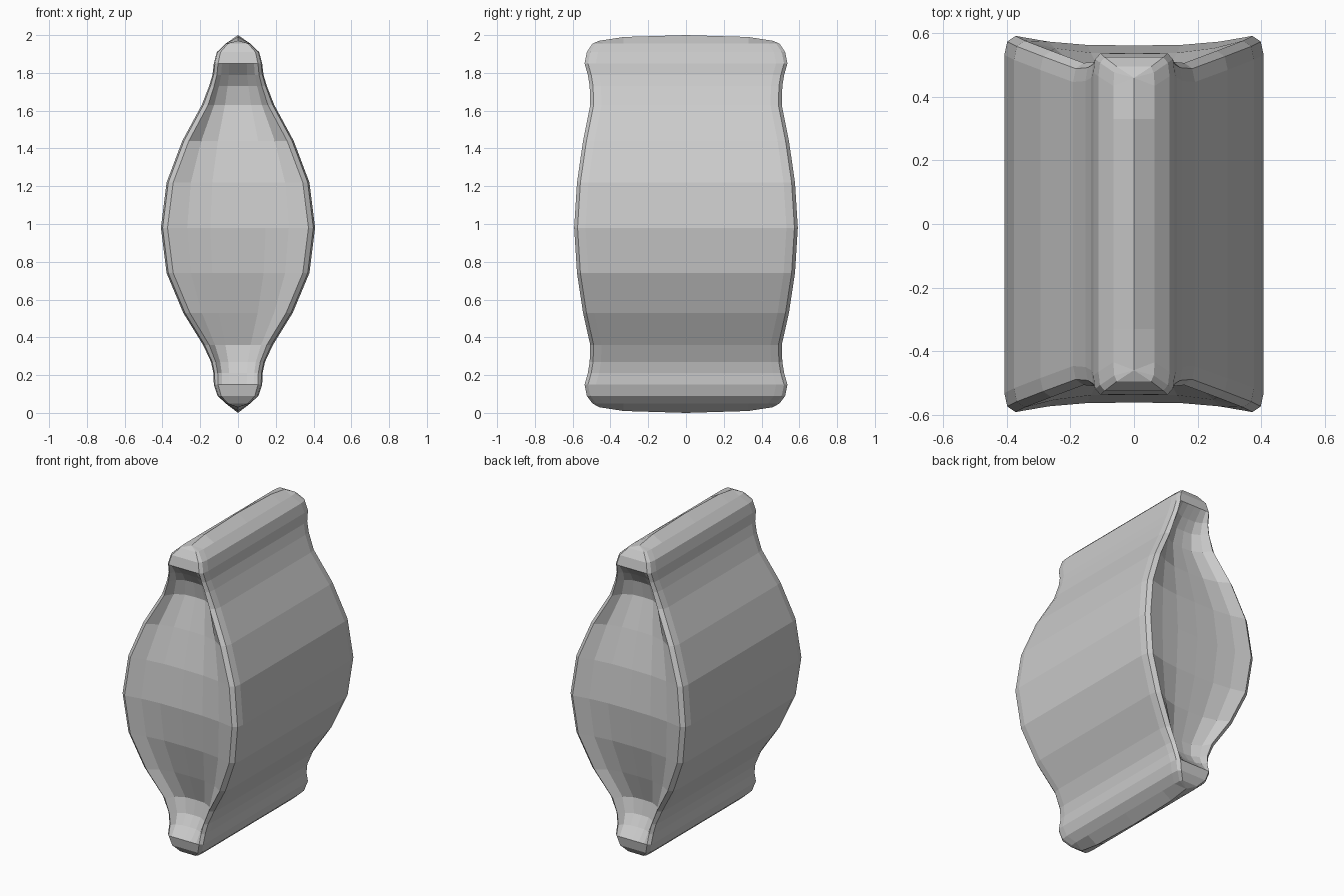
import bpy, bmesh

if "Cube" in bpy.data.objects:
    bpy.data.objects.remove(bpy.data.objects["Cube"])

# Levels: height, half width, half depth, recess of the end panels
LEVELS = [
    (0.05, 0.065, 0.495, 0.0), (0.09, 0.108, 0.525, 0.0), (0.15, 0.128, 0.537, 0.0),
    (0.21, 0.130, 0.520, 0.04), (0.27, 0.143, 0.510, 0.07), (0.36, 0.185, 0.507, 0.085),
    (0.53, 0.290, 0.545, 0.065), (0.74, 0.378, 0.577, 0.04), (0.98, 0.408, 0.592, 0.03),
    (1.22, 0.378, 0.577, 0.04), (1.44, 0.295, 0.545, 0.065), (1.63, 0.192, 0.507, 0.085),
    (1.73, 0.153, 0.510, 0.07), (1.79, 0.135, 0.520, 0.04), (1.85, 0.128, 0.537, 0.0),
    (1.91, 0.112, 0.525, 0.0), (1.955, 0.065, 0.495, 0.0),
]
CROWN = [0.33, 0.0, -0.33]      # stations along the top and bottom ridges


def ring(w, d, r):
    """Closed plan section: flat sides, rounded rims, dished ends."""
    s = min(1.0, w / 0.2)
    q = [(w, d - 0.06), (w - 0.009 * s, d - 0.018), (w - 0.035 * s, d),
         (0.66 * w, d - 0.6 * r), (0.36 * w, d - 0.95 * r)]
    back = q + [(0, d - r)] + [(-x, y) for x, y in reversed(q)]
    left = [(-w, y) for y in CROWN]
    front = [(-x, -y) for x, y in back]
    right = [(w, -y) for y in CROWN]
    return back + left + front + right


bm = bmesh.new()
rings = []
for z, w, d, r in LEVELS:
    rings.append([bm.verts.new((x, y, z)) for x, y in ring(w, d, r)])

# Walls between neighbouring levels
n = len(rings[0])
for a, b in zip(rings, rings[1:]):
    for i in range(n):
        j = (i + 1) % n
        bm.faces.new((a[i], a[j], b[j], b[i]))


def ridge_cap(loop, z_end, z_33, z_mid):
    """Close a loop with a gently arched ridge along y."""
    ends = [bm.verts.new((0, y, z)) for y, z in
            [(0.46, z_end), (0.33, z_33), (0, z_mid), (-0.33, z_33), (-0.46, z_end)]]
    for i in range(10):                           # fans at both ends
        bm.faces.new((loop[i], loop[i + 1], ends[0]))
        bm.faces.new((loop[i + 14], loop[i + 15], ends[4]))
    left = loop[10:15]                            # left slope
    right = [loop[0]] + loop[:23:-1]              # right slope
    for side in (left, right):
        for i in range(4):
            bm.faces.new((side[i], side[i + 1], ends[i + 1], ends[i]))


ridge_cap(rings[-1], 1.97, 1.99, 2.0)
ridge_cap(rings[0], 0.03, 0.01, 0.0)

bmesh.ops.recalc_face_normals(bm, faces=bm.faces)
mesh = bpy.data.meshes.new("pillow_body")
bm.to_mesh(mesh)
bm.free()
body = bpy.data.objects.new("pillow_body", mesh)
bpy.context.collection.objects.link(body)
